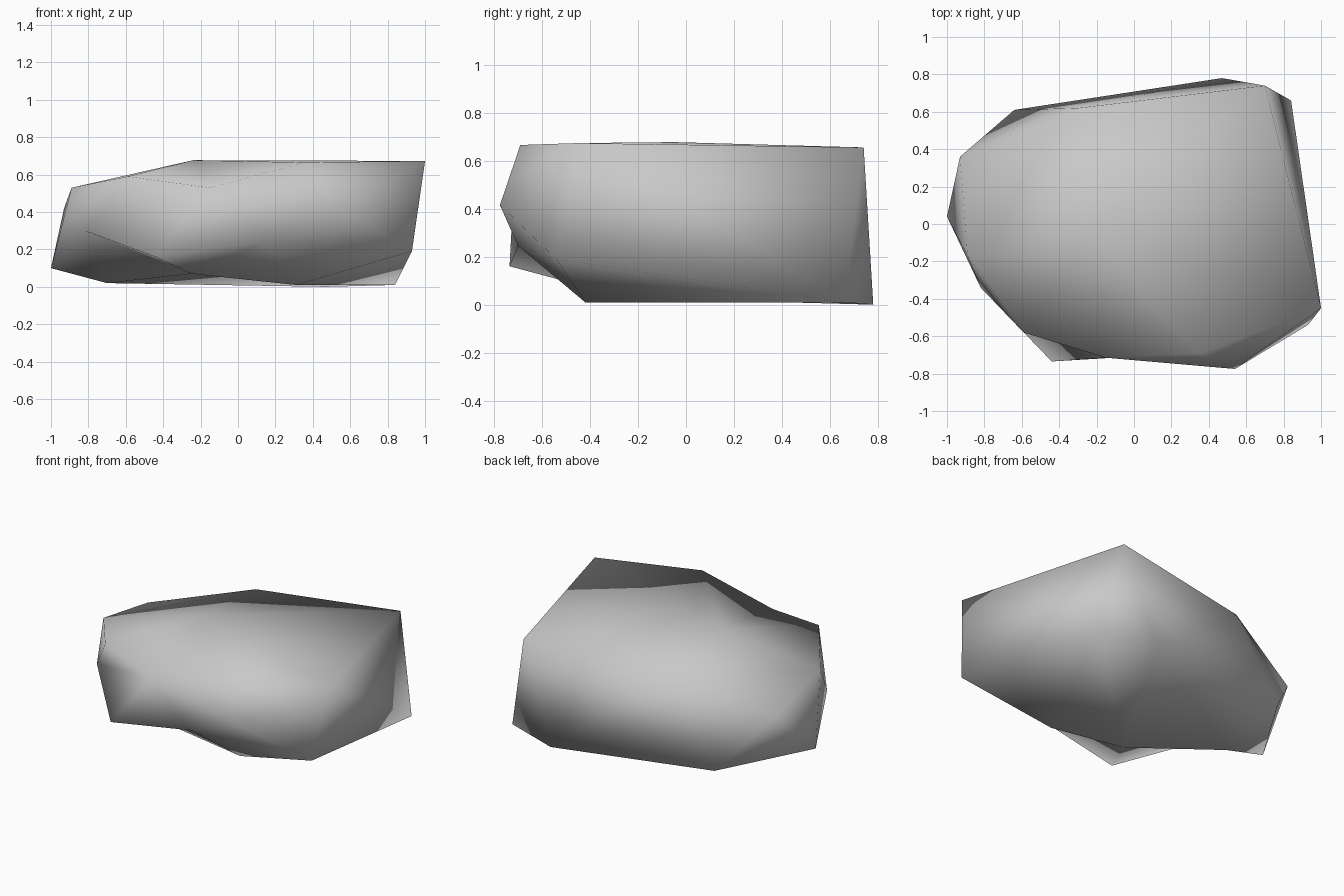
import bpy
import bmesh
from mathutils import Vector

cube = bpy.data.objects.get("Cube")
if cube:
    bpy.data.objects.remove(cube, do_unlink=True)

# Corners of the boulder
top = [(1, -.45, .673), (.70, .74, .655), (-.24, -.05, .677), (-.30, .62, .58),
       (-.89, -.17, .53), (-.59, -.58, .59), (.36, -.69, .665)]
sides = [(.93, -.54, .19), (.54, -.775, .415), (-.44, -.735, .16),
         (-1, .04, .10), (-.93, .36, .42)]
base = [(.84, .66, .01), (.47, .78, 0), (-.64, .61, .07), (-.7, .05, .02), (.31, -.42, .01)]

# Hollows: corner position, and how far it is pushed in from the convex shell
hollows = [((-.15, -.715, .53), (0, .145, -.11)),    # front notch
           ((.14, -.70, .245), (0, .14, .01)),       # undercut of the front
           ((-.82, -.34, .30), (.13, .16, .20)),     # undercut of the front corner
           ((-.25, -.4, .07), (0, 0, .10))]          # undercut of the base

# Wrap a shell around the corners, then press the hollows in
bm = bmesh.new()
for co in top + sides + base:
    bm.verts.new(co)
pressed = []
for co, push in hollows:
    pressed.append((bm.verts.new(Vector(co) - Vector(push)), Vector(co)))
bmesh.ops.convex_hull(bm, input=bm.verts[:], use_existing_faces=False)
for vert, co in pressed:
    vert.co = co
bmesh.ops.recalc_face_normals(bm, faces=bm.faces[:])
for face in bm.faces:
    face.smooth = True

mesh = bpy.data.meshes.new("boulder")
bm.to_mesh(mesh)
bm.free()
boulder = bpy.data.objects.new("boulder", mesh)
bpy.context.scene.collection.objects.link(boulder)

# Plain grey stone
stone = bpy.data.materials.new("grey_stone")
stone.use_nodes = True
grey = (.58, .58, .58, 1)
stone.diffuse_color = grey
stone.node_tree.nodes["Principled BSDF"].inputs["Base Color"].default_value = grey
mesh.materials.append(stone)
